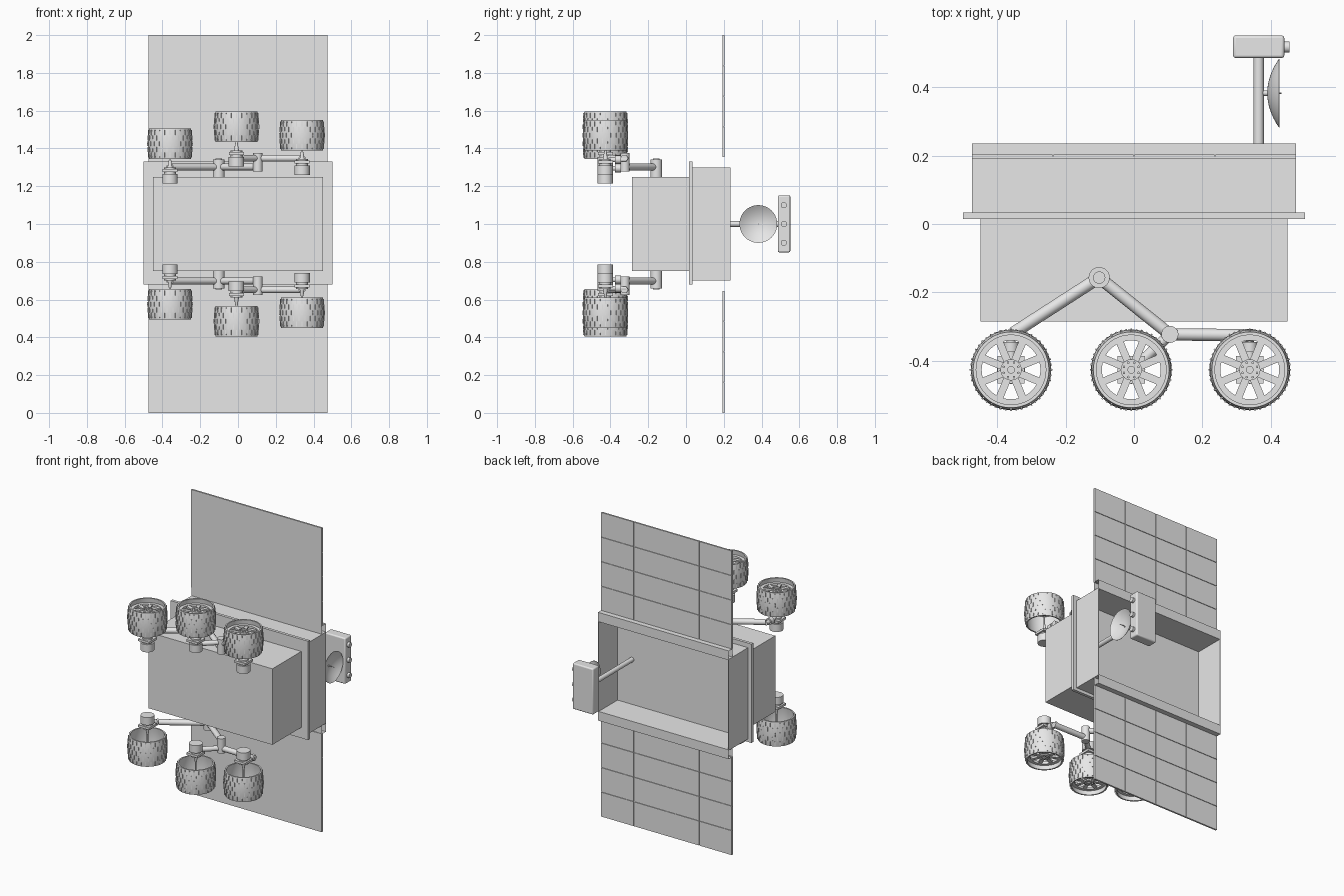
import bpy, bmesh
from math import pi, cos, sin
from mathutils import Vector, Matrix

cube = bpy.data.objects.get("Cube")
if cube:
    bpy.data.objects.remove(cube, do_unlink=True)

grey = bpy.data.materials.new("plain_grey")
grey.use_nodes = True
grey.diffuse_color = (0.8, 0.8, 0.8, 1)
grey.node_tree.nodes["Principled BSDF"].inputs["Base Color"].default_value = (0.8, 0.8, 0.8, 1)


def box(bm, lo, hi, turn=Matrix()):
    lo, hi = Vector(lo), Vector(hi)
    size = Matrix.Diagonal((*(hi - lo), 1))
    return bmesh.ops.create_cube(bm, size=1, matrix=turn @ Matrix.Translation((lo + hi) / 2) @ size)


def rod(bm, a, b, r, r2=None, sides=24):
    a, b = Vector(a), Vector(b)
    turn = (b - a).to_track_quat("Z", "Y").to_matrix().to_4x4()
    bmesh.ops.create_cone(bm, cap_ends=True, segments=sides, radius1=r, radius2=r if r2 is None else r2,
                          depth=(b - a).length, matrix=Matrix.Translation((a + b) / 2) @ turn)


def lathe(bm, profile, steps=40, closed=True):
    """Spin (radius, height) points about the z axis."""
    vs = [bm.verts.new((r, 0, z)) for r, z in profile]
    pairs = list(zip(vs, vs[1:])) + ([(vs[-1], vs[0])] if closed else [])
    es = [bm.edges.new(p) for p in pairs]
    out = bmesh.ops.spin(bm, geom=vs + es, cent=(0, 0, 0), axis=(0, 0, 1), angle=2 * pi, steps=steps)
    bmesh.ops.remove_doubles(bm, verts=bm.verts[:], dist=1e-5)


def finish(name, bm, smooth=False, bevel=0):
    bmesh.ops.recalc_face_normals(bm, faces=bm.faces[:])
    mesh = bpy.data.meshes.new(name)
    bm.to_mesh(mesh)
    bm.free()
    mesh.materials.append(grey)
    return place(name, mesh, smooth, bevel)


def place(name, mesh, smooth=False, bevel=0):
    ob = bpy.data.objects.new(name, mesh)
    bpy.context.scene.collection.objects.link(ob)
    if bevel:
        mod = ob.modifiers.new("soft_edges", "BEVEL")
        mod.width, mod.segments = bevel, 3
    if smooth:
        bpy.ops.object.select_all(action="DESELECT")
        ob.select_set(True)
        bpy.context.view_layer.objects.active = ob
        bpy.ops.object.shade_smooth_by_angle(angle=0.6)
    return ob


# Hull: closed lower box, flange plate, open tray
bm = bmesh.new()
box(bm, (-0.45, -0.285, 0.75), (0.45, 0.016, 1.25))
finish("lower_body", bm)
bm = bmesh.new()
box(bm, (-0.5, 0.015, 0.68), (0.5, 0.034, 1.33))
finish("flange", bm)

W, T = 0.475, 0.005
bm = bmesh.new()
box(bm, (-W, 0.03, 0.7), (W, 0.04, 1.3))
for s in (-1, 1):
    box(bm, (s * W, 0.03, 0.7), (s * (W - T), 0.236, 1.3))
    box(bm, (-W, 0.03, 1 + s * 0.3), (W, 0.236, 1 + s * (0.3 - T)))
finish("open_tray", bm)

# Hinge tubes with open ends, and the tiled panels they carry
for s, side in ((1, "upper"), (-1, "lower")):
    bm = bmesh.new()
    box(bm, (-W, 0.196, 1 + s * 0.3), (W, 0.236, 1 + s * 0.356))
    ends = [f for f in bm.faces if abs(f.normal.x) > 0.9]
    bmesh.ops.delete(bm, geom=ends, context="FACES_ONLY")
    finish(side + "_hinge", bm)

    bm = bmesh.new()
    box(bm, (-W, 0.192, 1 + s * 0.354), (W, 0.199, 1 + s))
    cw, ch, gap = W / 2, 0.646 / 4, 0.0015
    for i in range(4):
        for j in range(4):
            x, d = -W + i * cw, 0.354 + j * ch
            box(bm, (x + gap * (i > 0), 0.198, 1 + s * (d + gap * (j > 0))),
                (x + cw - gap * (i < 3), 0.203, 1 + s * (d + ch - gap * (j < 3))))
    finish(side + "_panel", bm)

# Mast with camera head and dish
bm = bmesh.new()
rod(bm, (0.365, 0.035, 1), (0.365, 0.49, 1), 0.015)
finish("mast", bm, True)
bm = bmesh.new()
box(bm, (0.29, 0.486, 0.85), (0.44, 0.552, 1.152))
finish("camera_head", bm, True, 0.008)
bm = bmesh.new()
for z in (0.9, 1, 1.1):
    rod(bm, (0.435, 0.518, z), (0.455, 0.518, z), 0.016)
finish("camera_lenses", bm, True)

bm = bmesh.new()
curve = [(0.1 * k / 8, 0.034 * (k / 8) ** 2) for k in range(9)]
lathe(bm, curve + [(r, z + 0.002) for r, z in reversed(curve)], closed=False)
dish = finish("dish", bm, True)
dish.matrix_world = Matrix.Translation((0.39, 0.383, 1)) @ Matrix.Rotation(pi / 2, 4, "Y")
bm = bmesh.new()
rod(bm, (0.37, 0.383, 1), (0.394, 0.383, 1), 0.008)
rod(bm, (0.39, 0.383, 1), (0.432, 0.383, 1), 0.002, sides=8)
finish("dish_mount", bm, True)

# Wheel: barrel rim, spokes, hub, bolts and staggered cleats
HALF = 0.08


def barrel(z):
    return 0.118 - 1.1 * z * z


bm = bmesh.new()
levels = [HALF * (k / 4 - 1) for k in range(9)]
lathe(bm, [(barrel(z), z) for z in levels] + [(barrel(z) - 0.009, z) for z in reversed(levels)], 48)
lathe(bm, [(0.086, 0.035), (0.108, 0.035), (0.108, 0.05), (0.086, 0.05)], 48)
rod(bm, (0, 0, 0.025), (0, 0, 0.056), 0.031)
rod(bm, (0, 0, 0.05), (0, 0, 0.063), 0.011)
for k in range(8):
    turn = Matrix.Rotation((k + 0.5) * pi / 4, 4, "Z")
    box(bm, (0.025, -0.011, 0.036), (0.09, 0.011, 0.048), turn)
    c = turn @ Vector((0.023, 0, 0))
    rod(bm, c + Vector((0, 0, 0.05)), c + Vector((0, 0, 0.061)), 0.004, sides=6)
for row in range(5):
    z = (row - 2) * 0.03
    r = barrel(z)
    for k in range(24):
        turn = Matrix.Rotation((k + 0.5 * (row % 2)) * pi / 12, 4, "Z")
        box(bm, (r - 0.004, -0.0025, z - 0.013), (r + 0.003, 0.0025, z + 0.013), turn)
wheel = finish("wheel_upper_rear", bm, True)
wheel_mesh = wheel.data

# Wheel centres as x and distance from the middle plane
HUB_Y = -0.427
WHEELS = {"rear": (-0.36, 0.425), "middle": (-0.008, 0.515), "fore": (0.339, 0.47)}

for s, side in ((1, "upper"), (-1, "lower")):
    def at(x, y, d):
        return Vector((x, y, 1 + s * d))

    for key, (x, d) in WHEELS.items():
        ob = wheel if (s, key) == (1, "rear") else place(f"wheel_{side}_{key}", wheel_mesh)
        ob.location = at(x, HUB_Y, d)
        ob.rotation_euler = (0 if s > 0 else pi, 0, 0)
        # Drive motor with gearbox, neck and axle
        bm = bmesh.new()
        rod(bm, at(x, HUB_Y, d - 0.21), at(x, HUB_Y, d - 0.16), 0.041)
        rod(bm, at(x, HUB_Y, d - 0.16), at(x, HUB_Y, d - 0.125), 0.031)
        box(bm, at(x - 0.04, HUB_Y - 0.04, d - 0.15), at(x + 0.04, HUB_Y + 0.04, d - 0.135))
        rod(bm, at(x, HUB_Y, d - 0.13), at(x, HUB_Y, d - 0.08), 0.014, 0.005)
        rod(bm, at(x, HUB_Y, d - 0.09), at(x, HUB_Y, d + 0.04), 0.005)
        # Steering post above the motor
        if key != "middle":
            rod(bm, at(x, -0.375, d - 0.13), at(x, -0.345, d - 0.13), 0.022)
            rod(bm, at(x, -0.41, d - 0.13), at(x, -0.315, d - 0.13), 0.013)
        finish(f"motor_{side}_{key}", bm, True)

    # Rocker: body pivot with an arm to each side
    pivot, knee = (-0.102, -0.157), (0.105, -0.323)
    bm = bmesh.new()
    rod(bm, at(*pivot, 0.24), at(*pivot, 0.342), 0.031)
    rod(bm, at(*pivot, 0.34), at(*pivot, 0.347), 0.018)
    rod(bm, at(*pivot, 0.302), at(-0.355, -0.32, 0.302), 0.018)
    rod(bm, at(*pivot, 0.302), at(*knee, 0.302), 0.018)
    finish(f"rocker_{side}", bm, True)

    # Bogie: knee joint, straight bar and short middle arm
    bm = bmesh.new()
    rod(bm, at(*knee, 0.277), at(*knee, 0.375), 0.025)
    rod(bm, at(*knee, 0.348), at(0.35, -0.326, 0.348), 0.018)
    rod(bm, at(*knee, 0.348), at(0.012, -0.412, 0.348), 0.016)
    finish(f"bogie_{side}", bm, True)
